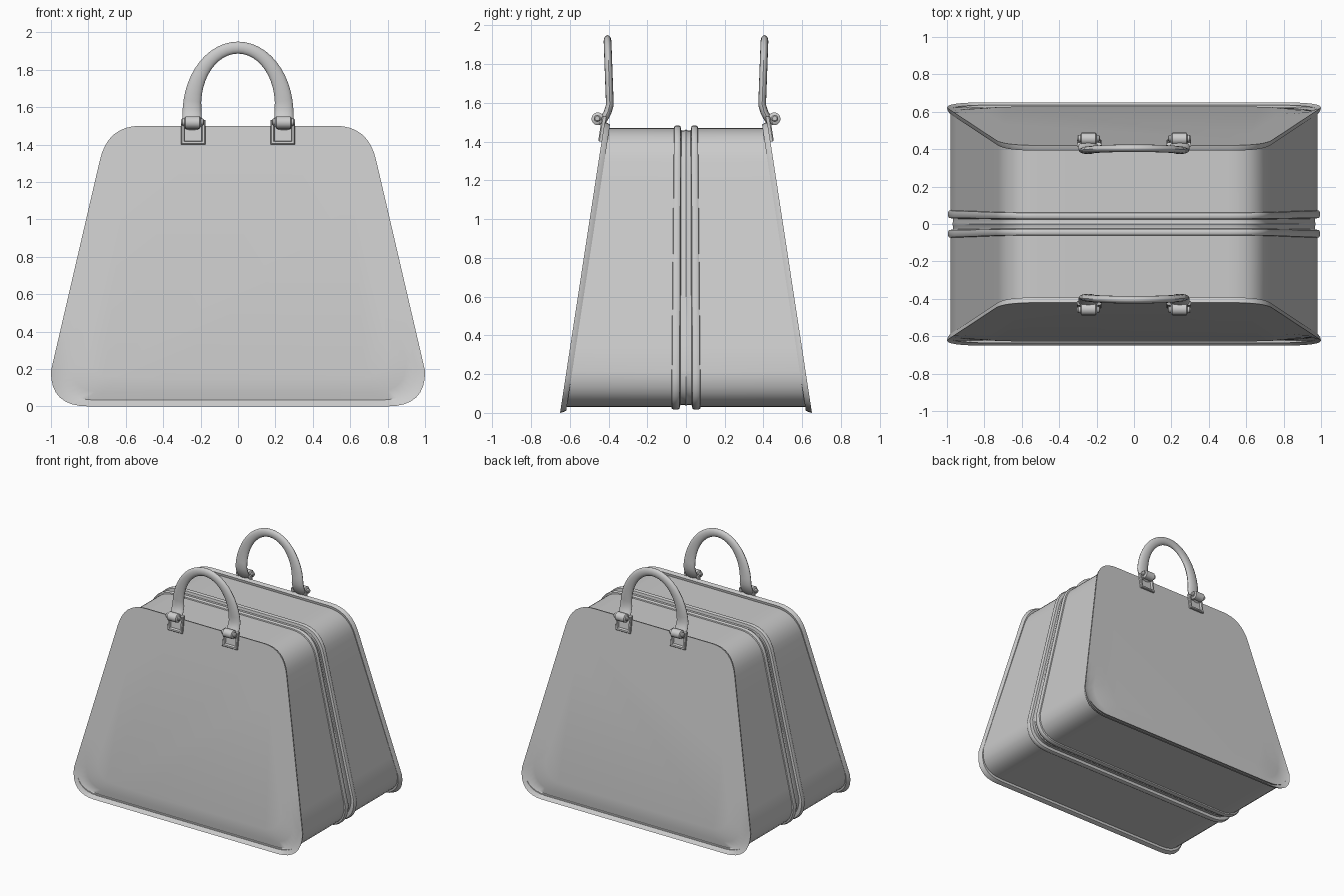
import bpy, bmesh, math
from mathutils import Vector

if "Cube" in bpy.data.objects:
    bpy.data.objects.remove(bpy.data.objects["Cube"])


def loft(name, rings, caps=True, closed=False, mirror=(False, False), angle=40):
    """Skin a list of equal-length point rings into one smooth object."""
    bm = bmesh.new()
    vs = [[bm.verts.new(p) for p in r] for r in rings]
    n = len(vs[0])
    pairs = list(zip(vs, vs[1:]))
    if closed:
        pairs.append((vs[-1], vs[0]))
    for a, b in pairs:
        for i in range(n):
            j = (i + 1) % n
            bm.faces.new((a[i], a[j], b[j], b[i]))
    if caps and not closed:
        bm.faces.new(vs[0][::-1])
        bm.faces.new(vs[-1])
    bmesh.ops.recalc_face_normals(bm, faces=bm.faces)
    me = bpy.data.meshes.new(name)
    bm.to_mesh(me)
    bm.free()
    ob = bpy.data.objects.new(name, me)
    bpy.context.collection.objects.link(ob)
    bpy.ops.object.select_all(action='DESELECT')
    ob.select_set(True)
    bpy.context.view_layer.objects.active = ob
    bpy.ops.object.shade_smooth_by_angle(angle=math.radians(angle))
    if any(mirror):
        m = ob.modifiers.new("mirror", 'MIRROR')
        m.use_axis = (mirror[0], mirror[1], False)
        m.use_mirror_merge = False
    return ob


def bezier(a, c, b, n=8):
    return [tuple((1-t)**2*a[k] + 2*t*(1-t)*c[k] + t*t*b[k] for k in (0, 1))
            for t in (i / n for i in range(n + 1))]


def line(a, b, n):
    return [tuple(a[k] + (b[k]-a[k]) * i / n for k in (0, 1)) for i in range(1, n)]


def front_y(z):
    return -0.65 + 0.153 * z


# Rounded trapezoid outline (x, z) shared by panels and gusset
half = (bezier((0.80, 0), (1.005, 0), (1.0, 0.19))
        + line((1.0, 0.19), (0.74, 1.31), 8)
        + bezier((0.74, 1.31), (0.70, 1.5), (0.52, 1.5)))
outline = (half + line((0.52, 1.5), (-0.52, 1.5), 6)
           + [(-x, z) for x, z in reversed(half)]
           + line((-0.80, 0), (0.80, 0), 6))

# Front and back panels: leaning slabs, dished just above the bottom lip
def panel_ring(s, depth, weighted=True):
    ring = []
    for x, z in outline:
        x, z = x * s, 0.75 + (z - 0.75) * s
        w = max(0.0, 1 - z / 0.35) if weighted else 1
        ring.append((x, front_y(z) + depth * w, z))
    return ring

loft("panel", [panel_ring(0.985, 0.03, False), panel_ring(0.995, 0.015, False),
               panel_ring(1, 0), panel_ring(0.955, 0.03),
               panel_ring(0.90, 0.02), panel_ring(0.80, 0)], mirror=(False, True))

# Gusset running round the bag, with two raised ridges and a zip groove
def gusset_ring(y, off):
    ring = []
    for x, z in outline:
        gx = x * (0.98 + off)
        gz = 0.75 + (z - 0.75) * (0.96 + off * 1.3)
        yy = -front_y(gz) - 0.01 if y is None else y * (1.22 - 0.15 * gz)
        ring.append((gx, yy, gz))
    return ring

profile = [(None, 0), (0.062, 0), (0.06, 0.009), (0.052, 0.014), (0.036, 0.014),
           (0.028, 0.009), (0.024, -0.012), (0.008, -0.012), (0.0, -0.008)]
rings = [gusset_ring(y, o) for y, o in profile]
rings += [[(x, -y, z) for x, y, z in r] for r in rings[-2::-1]]
loft("gusset", rings, caps=False)

# Handles: swept oval arch, thicker at the feet, kicking out to the hinges
path = [(0.245, -0.445, 1.49), (0.245, -0.425, 1.515), (0.246, -0.405, 1.55)]
for i in range(25):
    a = math.pi * i / 24
    s = math.sin(a)
    path.append((0.246 * math.cos(a), -0.393 - 0.012 * s, 1.59 + 0.328 * s))
path += [(-x, y, z) for x, y, z in path[2::-1]]
path = [Vector(p) for p in path]
rings = []
for i, p in enumerate(path):
    t = (path[min(i + 1, len(path) - 1)] - path[max(i - 1, 0)]).normalized()
    n = t.cross(Vector((0, 1, 0))).normalized()
    b = n.cross(t)
    up = min(max((p.z - 1.55) / 0.37, 0), 1)
    w = 0.052 - 0.02 * up
    if i in (0, len(path) - 1):
        w = 0.042
    rings.append([p + n * w * math.cos(k * math.pi / 8) + b * 0.02 * math.sin(k * math.pi / 8)
                  for k in range(16)])
loft("handle", rings, mirror=(False, True))

# Hinge knuckles and pins, turned about the x axis
def turned(name, prof, y, z):
    loft(name, [[(x, y + r * math.cos(k * math.pi / 8), z + r * math.sin(k * math.pi / 8))
                 for k in range(16)] for x, r in prof], mirror=(True, True))

turned("hinge_knuckle", [(0.198, 0.022), (0.205, 0.033), (0.28, 0.033), (0.287, 0.022)],
       -0.455, 1.518)
turned("hinge_pin", [(0.182, 0.012), (0.188, 0.018), (0.298, 0.018), (0.304, 0.012)],
       -0.458, 1.52)

# Square buckle frames lying against the panels
def frame_ring(inset, lift):
    x0, x1, z0, z1 = 0.175 + inset, 0.305 - inset, 1.40 + inset, 1.53 - inset
    return [(x, front_y(z) - lift, z) for x, z in ((x0, z0), (x1, z0), (x1, z1), (x0, z1))]

loft("buckle_frame", [frame_ring(0, -0.005), frame_ring(0, 0.012), frame_ring(0.005, 0.018),
                      frame_ring(0.016, 0.018), frame_ring(0.02, 0.012),
                      frame_ring(0.02, -0.005)], closed=True, mirror=(True, True))
